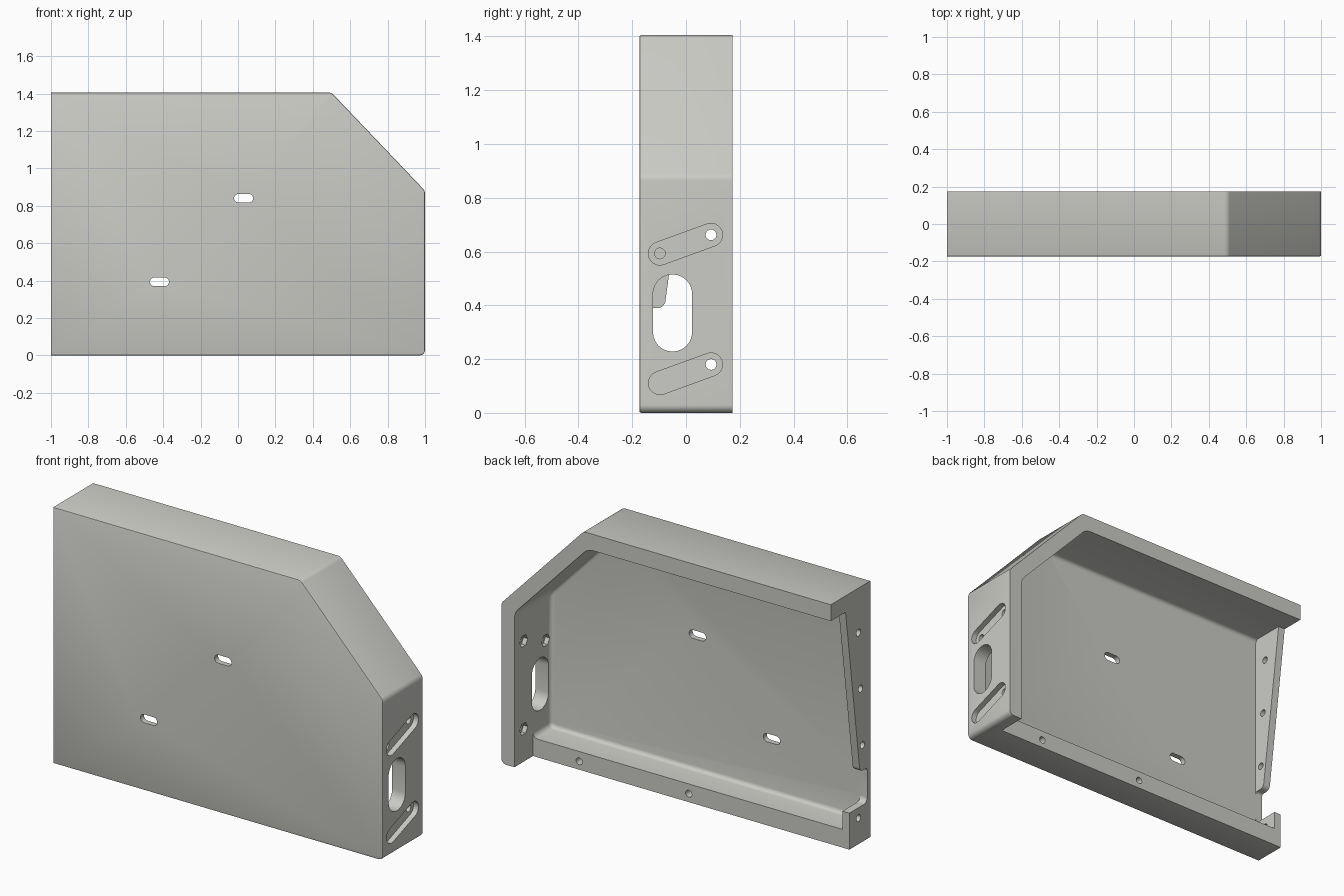
import bpy, bmesh, math
from mathutils import Vector

if "Cube" in bpy.data.objects:
    bpy.data.objects.remove(bpy.data.objects["Cube"])

grey = bpy.data.materials.new("warm_grey")
grey.diffuse_color = (0.60, 0.60, 0.565, 1)
grey.use_nodes = True
grey.node_tree.nodes["Principled BSDF"].inputs["Base Color"].default_value = grey.diffuse_color


def rounded(corners, seg=8):
    """Outline from (a, b, radius) corners, with arcs where radius > 0."""
    out, n = [], len(corners)
    for i, (a, b, r) in enumerate(corners):
        p = Vector((a, b))
        if r <= 0:
            out.append(p)
            continue
        u = (Vector(corners[i - 1][:2]) - p).normalized()
        v = (Vector(corners[(i + 1) % n][:2]) - p).normalized()
        half = u.angle(v) / 2
        c = p + (u + v).normalized() * r / math.sin(half)
        s, e = p + u * r / math.tan(half) - c, p + v * r / math.tan(half) - c
        sweep = math.pi - 2 * half
        for k in range(seg + 1):
            t = k / seg
            out.append(c + (s * math.sin((1 - t) * sweep) + e * math.sin(t * sweep)) / math.sin(sweep))
    return out


def capsule(p, q, r, seg=12):
    """Round-ended slot outline between two centres."""
    p, q = Vector(p), Vector(q)
    ang = math.atan2(q.y - p.y, q.x - p.x)
    out = []
    for c, start in ((q, ang - math.pi / 2), (p, ang + math.pi / 2)):
        for k in range(seg + 1):
            a = start + math.pi * k / seg
            out.append(c + Vector((math.cos(a), math.sin(a))) * r)
    return out


def circle(c, r, n=20):
    return [Vector((c[0] + r * math.cos(2 * math.pi * k / n),
                    c[1] + r * math.sin(2 * math.pi * k / n))) for k in range(n)]


def rect(a0, b0, a1, b1):
    return [(a0, b0), (a1, b0), (a1, b1), (a0, b1)]


def prism(name, outline, axis, lo, hi, soften=0, seg=3):
    """Extrude an outline along x or y; soften rounds the low-y rim except at its left end."""
    bm = bmesh.new()
    place = (lambda p, d: (d, p[0], p[1])) if axis == 'x' else (lambda p, d: (p[0], d, p[1]))
    low = [bm.verts.new(place(p, lo)) for p in outline]
    high = [bm.verts.new(place(p, hi)) for p in outline]
    n = len(outline)
    bm.faces.new(low)
    bm.faces.new(high[::-1])
    for i in range(n):
        j = (i + 1) % n
        bm.faces.new((low[j], low[i], high[i], high[j]))
    bmesh.ops.recalc_face_normals(bm, faces=bm.faces)
    if soften:
        left = min(v.co.x for v in low)
        rim = [e for e in bm.edges if all(v in low for v in e.verts)
               and not all(abs(v.co.x - left) < 1e-5 for v in e.verts)]
        bmesh.ops.bevel(bm, geom=rim, offset=soften, segments=seg, profile=0.5, affect='EDGES')
    me = bpy.data.meshes.new(name)
    bm.to_mesh(me)
    bm.free()
    ob = bpy.data.objects.new(name, me)
    bpy.context.collection.objects.link(ob)
    return ob


F, B, H = -0.173, 0.173, 1.405      # front, back, height
PLATE = F + 0.03                    # inner face of front plate

# Outer body with clipped top corner
cover = prism("cover_housing", rounded([(-1, 0, 0), (1, 0, 0.03), (1, 0.88, 0.04),
              (0.5, H, 0.04), (-1, H, 0)]), 'y', F, B, soften=0.006, seg=2)
cover.data.materials.append(grey)

cutters = [
    # Main cavity, open at the back
    prism("cavity", rounded([(-0.958, 0.1, 0), (0.92, 0.1, 0.03), (0.92, 0.848, 0.08),
          (0.475, 1.315, 0.08), (-0.958, 1.315, 0)]), 'y', PLATE, 0.4, soften=0.022, seg=4),
    # Tapered and notched left flange
    prism("flange_cut", rounded([(0.4, 0.2, 0), (PLATE, 0.2, 0.03), (PLATE, 0.39, 0.015),
          (-0.08, 0.39, 0.03), (0.045, 1.315, 0), (0.4, 1.315, 0)]), 'x', -1.1, -0.92),
    # Shallower bottom wall
    prism("bottom_cut", rect(-1.1, -0.1, 0.92, 0.3), 'y', 0.012, 0.4),
    # Oval cable opening in the right wall
    prism("oval_opening", capsule((-0.05, 0.301), (-0.05, 0.442), 0.073), 'x', 0.8, 1.1),
]
# Slots in the front plate
for x, z in ((0.03, 0.84), (-0.42, 0.393)):
    cutters.append(prism("front_slot", capsule((x - 0.028, z), (x + 0.028, z), 0.023), 'y', -0.3, 0))
# Slanted grooves on the right wall
for z in (0.593, 0.111):
    cutters.append(prism("groove", capsule((-0.097, z), (0.093, z + 0.069), 0.043), 'x', 0.97, 1.1))
# Screw holes with nut pockets on the inside of the right wall
for c in ((0.093, 0.662), (-0.097, 0.593), (0.093, 0.18)):
    cutters.append(prism("screw_hole", circle(c, 0.02), 'x', 0.85, 1.1))
    cutters.append(prism("nut_pocket", circle(c, 0.034, 6), 'x', 0.85, 0.945))
# Holes in the left flange
for c in ((-0.067, 1.16), (-0.085, 0.846), (-0.102, 0.53), (-0.067, 0.143)):
    cutters.append(prism("flange_hole", circle(c, 0.019), 'x', -1.1, -0.9))
# Blind holes in the bottom rim
for x in (0.64, -0.025):
    cutters.append(prism("rim_hole", circle((x, 0.046), 0.019), 'y', -0.09, 0.1))

bpy.context.view_layer.objects.active = cover
cover.select_set(True)
for c in cutters:
    m = cover.modifiers.new(c.name, 'BOOLEAN')
    m.operation, m.solver, m.object = 'DIFFERENCE', 'EXACT', c
    bpy.ops.object.modifier_apply(modifier=m.name)
    bpy.data.objects.remove(c)

bpy.ops.object.shade_smooth_by_angle(angle=math.radians(30))
